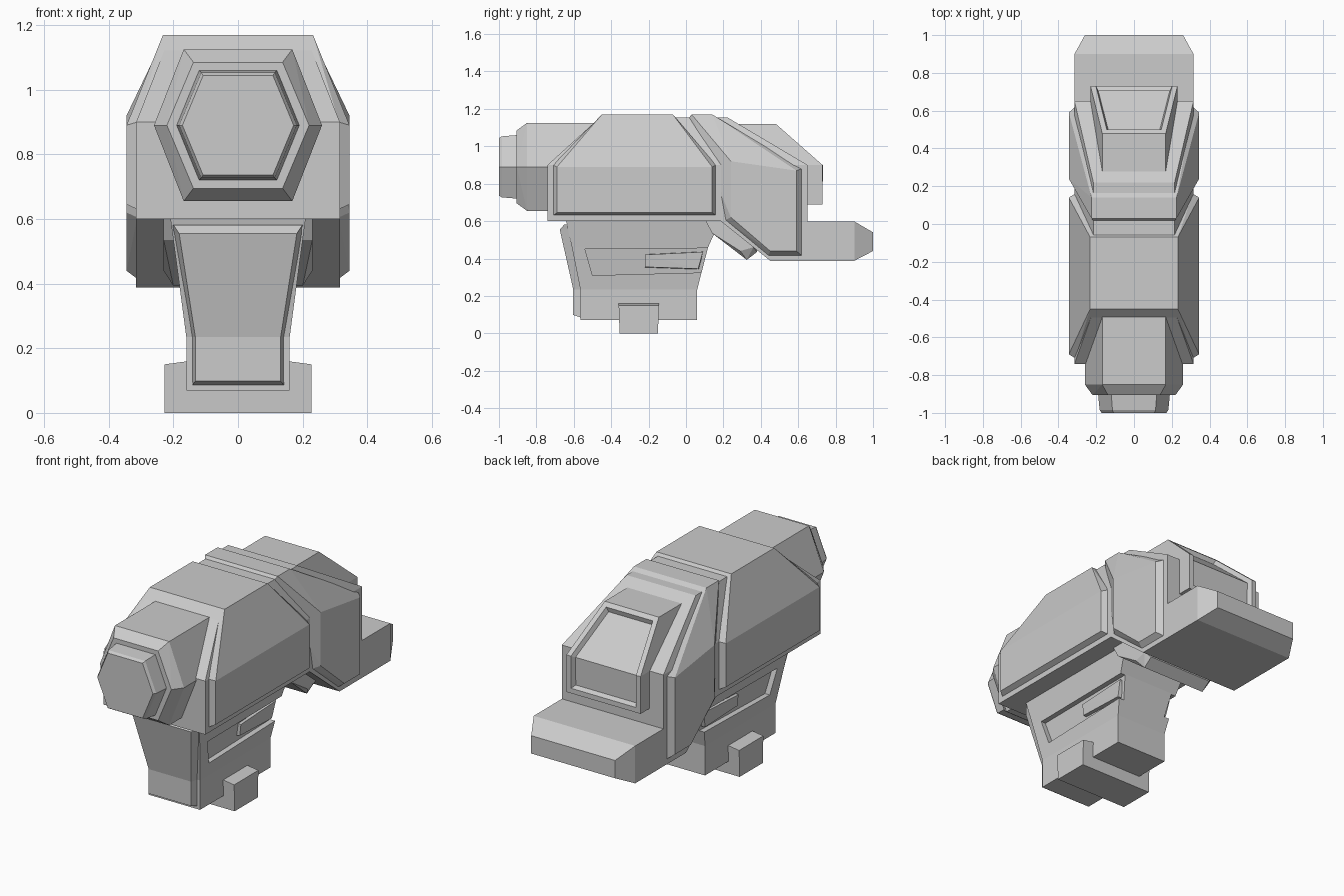
import bpy, bmesh, math

if "Cube" in bpy.data.objects:
    bpy.data.objects.remove(bpy.data.objects["Cube"])


def finish(name, bm):
    bmesh.ops.recalc_face_normals(bm, faces=bm.faces)
    me = bpy.data.meshes.new(name)
    bm.to_mesh(me)
    bm.free()
    ob = bpy.data.objects.new(name, me)
    bpy.context.collection.objects.link(ob)
    return ob


def hull_bm(points, mirror=True):
    """Convex solid around points, mirrored across x = 0."""
    bm = bmesh.new()
    for x, y, z in points:
        bm.verts.new((x, y, z))
        if mirror:
            bm.verts.new((-x, y, z))
    res = bmesh.ops.convex_hull(bm, input=bm.verts)
    junk = {v for v in res["geom_interior"] + res["geom_unused"]
            if isinstance(v, bmesh.types.BMVert)}
    bmesh.ops.delete(bm, geom=list(junk), context='VERTS')
    bmesh.ops.dissolve_limit(bm, angle_limit=math.radians(1), verts=bm.verts, edges=bm.edges)
    bmesh.ops.recalc_face_normals(bm, faces=bm.faces)
    return bm


def hull(name, points, mirror=True):
    return finish(name, hull_bm(points, mirror))


def side(x, profile):
    return [(x, y, z) for y, z in profile]


def stack(name, sections):
    """Solid through horizontal sections: z, front y, back y, front half width, back half width."""
    bm = bmesh.new()
    rings = [[bm.verts.new(p) for p in ((-a, f, z), (a, f, z), (b, k, z), (-b, k, z))]
             for z, f, k, a, b in sections]
    for lo, hi in zip(rings, rings[1:]):
        for i in range(4):
            j = (i + 1) % 4
            bm.faces.new((lo[i], lo[j], hi[j], hi[i]))
    bm.faces.new(rings[0])
    bm.faces.new(rings[-1])
    return finish(name, bm)


def hexagon(y, w, t, h, zc=0.89):
    return [(w, y, zc), (t, y, zc + h), (t, y, zc - h)]


# Main housing
hull("housing", side(.315, [(-.74, .6), (-.74, .9), (.65, .9), (.65, .6)])
     + side(.215, [(-.46, 1.155), (.22, 1.155)]))
hull("rear_housing_lower", side(.315, [(.16, .62), (.45, .388), (.65, .388), (.65, .62)]))

# Raised armour shells with chamfered rims
hull("front_shell",
     side(.345, [(-.69, .645), (-.69, .89), (.14, .89), (.14, .645)])
     + side(.232, [(-.45, 1.17), (-.07, 1.17)])
     + side(.312, [(-.71, .63), (-.71, .9), (.16, .9), (.16, .63)]))
hull("rear_shell",
     side(.345, [(.24, .92), (.24, .62), (.45, .44), (.59, .44), (.59, .87)])
     + side(.225, [(.03, 1.17), (.14, 1.17)])
     + side(.312, [(.21, .92), (.21, .605), (.44, .415), (.62, .415), (.62, .88)])
     + side(.21, [(.01, 1.145)]))

# Tail block
hull("tail_block", side(.315, [(.45, .388), (.45, .598), (.9, .598), (.9, .388)])
     + side(.26, [(1.0, .44), (1.0, .54)]))

# Rear cap with recessed panel running over slope and back
bm = hull_bm(side(.23, [(.73, .69), (.73, .9), (.4, .9), (.4, .69)])
             + side(.168, [(.48, 1.12), (.26, 1.12)]))
bm.normal_update()
panel = [f for f in bm.faces if f.normal.y > .4 and abs(f.normal.x) < .1]
bmesh.ops.inset_region(bm, faces=panel, thickness=.028, use_even_offset=True)
bmesh.ops.inset_region(bm, faces=panel, thickness=.012, depth=-.025, use_even_offset=True)
finish("rear_cap", bm)

# Six-sided barrel and nozzle
hull("barrel", hexagon(-.4, .26, .168, .235) + hexagon(-.85, .26, .168, .235)
     + hexagon(-.905, .22, .138, .195))
hull("nozzle", hexagon(-.88, .192, .122, .172) + hexagon(-.985, .182, .114, .163)
     + hexagon(-1.0, .172, .108, .154))

# Grip with side slots open to the rear
grip = stack("grip", [(.07, -.565, .06, .16, .16), (.235, -.565, .06, .16, .16),
                      (.46, -.61, .118, .19, .19), (.62, -.645, .19, .212, .212)])
for s, label in ((1, "right"), (-1, "left")):
    cutter = hull(label + "_slot_cutter",
                  [(s * x, y, z) for x, y, z in
                   [(.14, -.5, .31), (.16, -.54, .45), (.14, .2, .328), (.16, .2, .456),
                    (.3, -.5, .31), (.3, -.54, .45), (.3, .2, .328), (.3, .2, .456)]], False)
    cutter.hide_render = True
    cutter.hide_viewport = True
    mod = grip.modifiers.new(label + "_slot", 'BOOLEAN')
    mod.operation = 'DIFFERENCE'
    mod.solver = 'EXACT'
    mod.object = cutter
    # Wedge insert inside the slot
    hull(label + "_slot_insert",
         [(s * x, y, z) for x, y, z in
          [(.12, -.22, .35), (.12, -.22, .425), (.12, .07, .34), (.12, .09, .44),
           (.165, -.22, .355), (.172, -.22, .42), (.165, .065, .345), (.172, .09, .435)]], False)

# Front plate of the grip
stack("grip_front_plate", [(.085, -.563, -.54, .143, .143), (.098, -.603, -.55, .132, .145),
                           (.235, -.603, -.55, .132, .145), (.555, -.675, -.62, .182, .2),
                           (.582, -.65, -.61, .2, .205)])

# Bracket under the housing, behind the grip
hull("under_bracket", side(.23, [(.1, .61), (.14, .535), (.29, .44), (.36, .46), (.36, .61)])
     + side(.2, [(.325, .393), (.38, .435)]))

# Foot band across the bottom of the grip
hull("foot_band", side(.228, [(-.355, 0), (-.15, 0), (-.145, .15), (-.36, .15)])
     + side(.155, [(-.145, .16), (-.36, .16)]))
